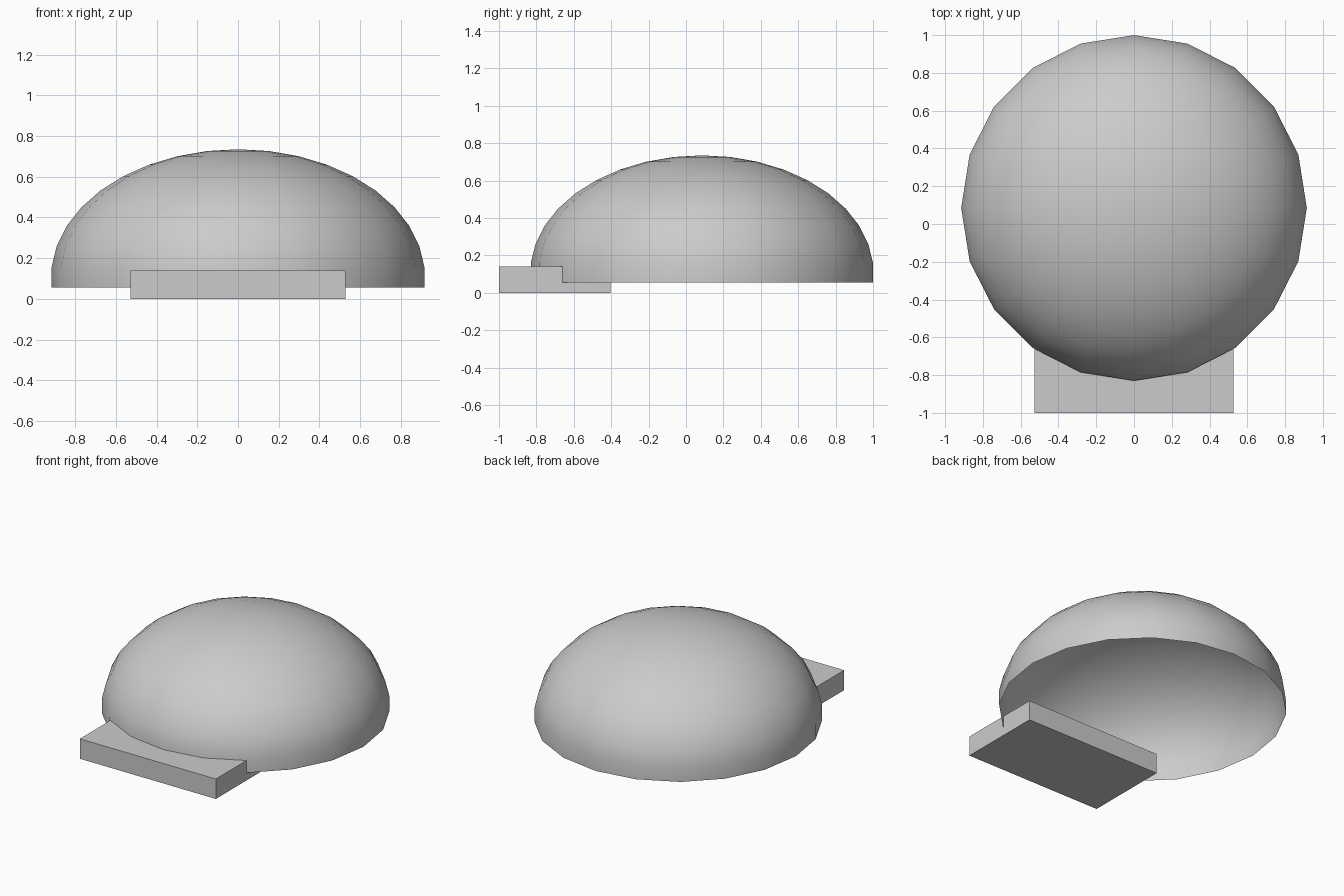
import bpy, bmesh

if "Cube" in bpy.data.objects:
    bpy.data.objects.remove(bpy.data.objects["Cube"])

# Dome: open upper half of a squashed low-poly sphere (odd ring count)
bpy.ops.mesh.primitive_uv_sphere_add(segments=20, ring_count=19, radius=1)
dome = bpy.context.object
dome.name = "dome_shell"
bm = bmesh.new()
bm.from_mesh(dome.data)
bmesh.ops.delete(bm, geom=[v for v in bm.verts if v.co.z < -0.12], context='VERTS')
for v in bm.verts:
    v.co.x *= 0.918
    v.co.y = v.co.y * 0.918 + 0.085
    v.co.z = v.co.z * 0.628 + 0.107
bm.to_mesh(dome.data)
bm.free()
bpy.ops.object.shade_smooth()

# Flat slab running in under the front rim
bpy.ops.mesh.primitive_cube_add(size=1, location=(0, -0.7025, 0.07))
slab = bpy.context.object
slab.name = "front_slab"
slab.scale = (1.056, 0.595, 0.14)
bpy.ops.object.transform_apply(location=True, rotation=False, scale=True)
